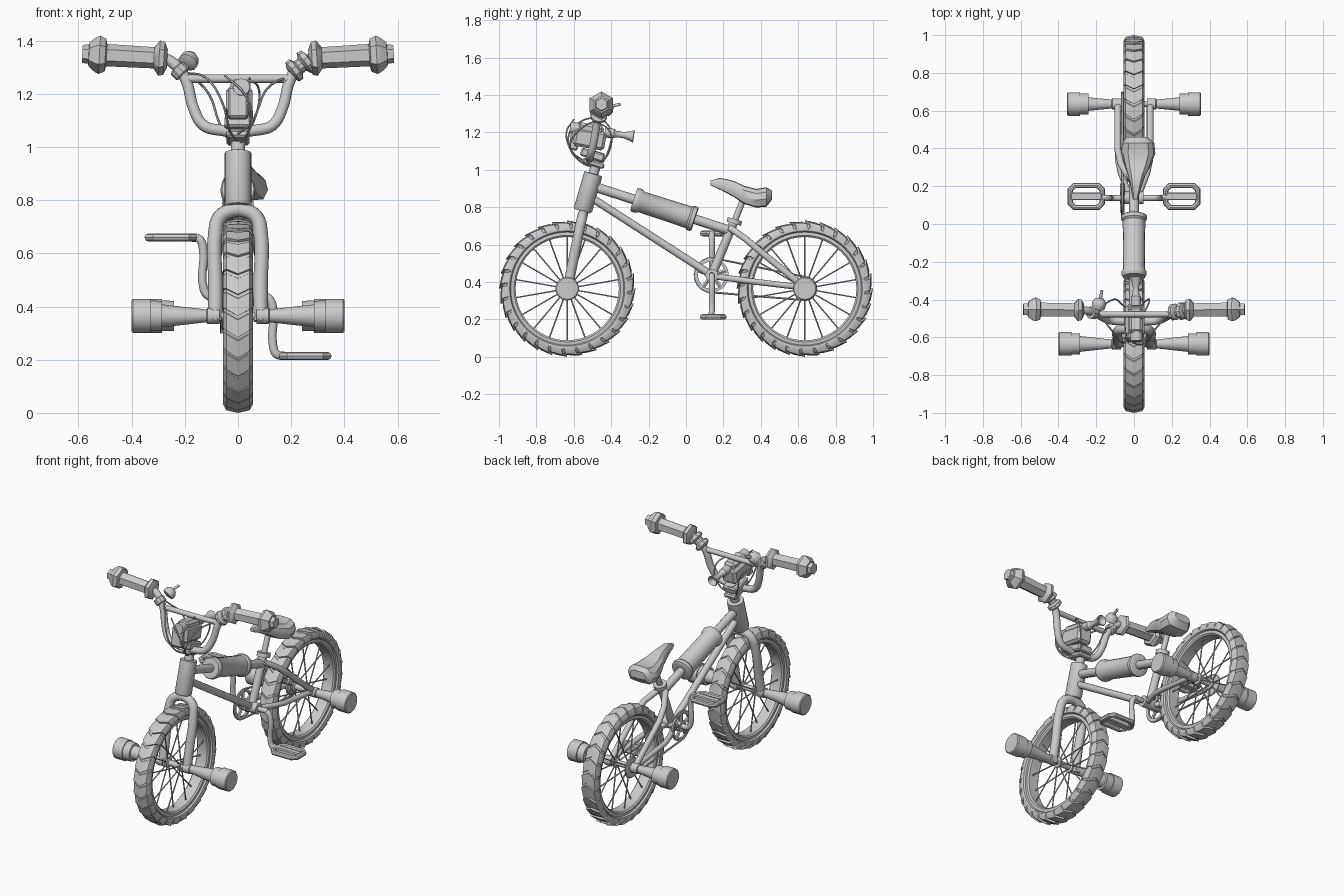
import bpy, bmesh, math
from math import sin, cos, pi, radians
from mathutils import Vector, Matrix

if "Cube" in bpy.data.objects:
    bpy.data.objects.remove(bpy.data.objects["Cube"])


def obj(name, bm):
    bmesh.ops.recalc_face_normals(bm, faces=bm.faces)
    me = bpy.data.meshes.new(name)
    bm.to_mesh(me)
    bm.free()
    o = bpy.data.objects.new(name, me)
    bpy.context.collection.objects.link(o)
    return o


def lathe(name, prof, origin, direction, n=16, closed=False):
    """Revolve (axial, radius) points about an axis; capped unless closed."""
    bm = bmesh.new()
    m = Matrix.Translation(origin) @ Vector(direction).to_track_quat('Z', 'Y').to_matrix().to_4x4()
    rings = [[bm.verts.new(m @ Vector((r * sin(2*pi*i/n), r * cos(2*pi*i/n), a))) for i in range(n)]
             for a, r in prof]
    pairs = list(zip(rings, rings[1:])) + ([(rings[-1], rings[0])] if closed else [])
    for a, b in pairs:
        for i in range(n):
            bm.faces.new((a[i], a[(i+1) % n], b[(i+1) % n], b[i]))
    if not closed:
        bm.faces.new(rings[0])
        bm.faces.new(rings[-1])
    return obj(name, bm)


def tube(name, pts, r, smooth=False, cyclic=False, res=4):
    """Sweep a round section along a path."""
    cu = bpy.data.curves.new(name, 'CURVE')
    cu.dimensions = '3D'
    cu.bevel_depth, cu.bevel_resolution, cu.resolution_u, cu.use_fill_caps = r, res, 5, True
    sp = cu.splines.new('BEZIER' if smooth else 'POLY')
    if smooth:
        sp.bezier_points.add(len(pts) - 1)
        for b, p in zip(sp.bezier_points, pts):
            b.co = p
            b.handle_left_type = b.handle_right_type = 'AUTO'
    else:
        sp.points.add(len(pts) - 1)
        for b, p in zip(sp.points, pts):
            b.co = (*p, 1)
    sp.use_cyclic_u = cyclic
    tmp = bpy.data.objects.new(name + "_path", cu)
    bpy.context.collection.objects.link(tmp)
    dg = bpy.context.evaluated_depsgraph_get()
    me = bpy.data.meshes.new_from_object(tmp.evaluated_get(dg))
    bpy.data.objects.remove(tmp)
    o = bpy.data.objects.new(name, me)
    bpy.context.collection.objects.link(o)
    return o


def box(name, c, size, tilt=0, bevel=0.008):
    bm = bmesh.new()
    bmesh.ops.create_cube(bm, size=1, matrix=Matrix.Translation(c) @ Matrix.Rotation(radians(tilt), 4, 'X')
                          @ Matrix.Diagonal((*size, 1)))
    bmesh.ops.bevel(bm, geom=bm.edges[:], offset=bevel, segments=1, affect='EDGES')
    return obj(name, bm)


def tread(name, cy, cz, count=28):
    """Sawtooth chevron blocks round the tyre."""
    bm = bmesh.new()
    step = 2 * pi / count
    for k in range(count):
        rows = []
        for x, r in ((-.056, .322), (-.044, .344), (0, .353), (.044, .344), (.056, .322)):
            a0 = k * step + 1.6 * abs(x)
            rows.append([bm.verts.new((x, cy - q * cos(a), cz + q * sin(a))) for a, q in
                         ((a0, r - .008), (a0, r + .012), (a0 + .8 * step, r + .005), (a0 + .9 * step, r - .008))])
        for a, b in zip(rows, rows[1:]):
            for i in range(4):
                bm.faces.new((a[i], a[(i+1) % 4], b[(i+1) % 4], b[i]))
        bm.faces.new(rows[0])
        bm.faces.new(rows[-1])
    return obj(name, bm)


X = (1, 0, 0)
WZ = .365

# Wheels: tyre, tread, rim, hub, spokes and pegs
for tag, cy, peg_end in (("front", -.635, .40), ("rear", .635, .355)):
    c = Vector((0, cy, WZ))
    lathe(tag + "_tyre", [(-.034, .298), (-.05, .308), (-.054, .325), (-.043, .345), (0, .354),
                          (.043, .345), (.054, .325), (.05, .308), (.034, .298)], c, X, 56, True)
    tread(tag + "_tread", cy, WZ)
    lathe(tag + "_rim", [(-.04, .305), (-.042, .285), (-.034, .276), (.034, .276), (.042, .285), (.04, .305)],
          c, X, 48, True)
    lathe(tag + "_hub", [(-.06, .015), (-.05, .015), (-.05, .032), (-.04, .032), (-.035, .018),
                         (.035, .018), (.04, .032), (.05, .032), (.05, .015), (.06, .015)], c, X, 12)
    for i in range(18):
        a, s = 2 * pi * i / 18, (-1) ** i
        tube(f"{tag}_spoke_{i}", [c + Vector((s*.043, .025*sin(a), .025*cos(a))),
                                  c + Vector((s*.01, .28*sin(a), .28*cos(a)))], .004, res=1)
    e, k = peg_end, (1 if tag == "front" else .85)
    for s in (1, -1):
        lathe(f"{tag}_peg_{s}", [(.05, .015), (.07, .015), (.07, .03), (.115, .03), (.118, .024), (e-.115, .043*k),
                                 (e-.115, .056), (e-.07, .058), (e-.07, .064), (e-.005, .064), (e, .058)],
              c, (s, 0, 0), 14)

# Front fork and head tube
tube("fork", [(-.085, -.637, .345), (-.085, -.61, .48), (-.085, -.57, .68), (-.07, -.558, .735), (-.03, -.552, .76),
              (.03, -.552, .76), (.07, -.558, .735), (.085, -.57, .68), (.085, -.61, .48), (.085, -.637, .345)],
     .027, True)
head = Vector((0, .055, .19)).normalized()
lathe("head_tube", [(-.012, .044), (.0, .05), (.195, .05), (.197, .045)], (0, -.55, .79), head, 16)
lathe("steerer", [(0, .027), (.13, .027)], (0, -.497, .97), head, 12)
box("stem_lower", (0, -.495, 1.035), (.085, .12, .03), -17)
box("stem_upper", (0, -.5, 1.08), (.1, .13, .045), -17)

# Handlebar with crossbar and hexagonal grips
half = [(.08, -.515, 1.065), (.13, -.51, 1.082), (.165, -.495, 1.14), (.197, -.475, 1.255),
        (.225, -.465, 1.298), (.275, -.455, 1.333), (.57, -.452, 1.352)]
tube("handlebar", [(-x, y, z) for x, y, z in reversed(half)] + half, .021, True)
tube("crossbar", [(-.19, -.478, 1.257), (.19, -.478, 1.257)], .016)
for s in (1, -1):
    lathe(f"grip_{s}", [(0, .035), (.012, .062), (.03, .067), (.047, .045), (.05, .04), (.228, .042), (.233, .062),
                        (.255, .072), (.27, .066), (.295, .045), (.296, .036), (.32, .034)],
          (s*.266, -.455, 1.333), (s, .01, .055), 6)
# Collar on one side, bell and lever on the other
lathe("bar_collar", [(0, .026), (.01, .045), (.028, .045), (.038, .028), (.055, .028), (.065, .048), (.085, .044),
                     (.09, .026)], (.197, -.468, 1.277), (.8, .1, .6), 10)
lathe("bar_clamp", [(0, .026), (.005, .034), (.035, .034), (.04, .024)], (-.205, -.472, 1.272), (-.7, .1, .7), 10)
lathe("bell", [(-.02, .02), (-.012, .038), (.012, .036), (.03, .022), (.036, .008)],
      (-.185, -.425, 1.325), (.3, .6, .5), 12)
tube("bell_lever", [(-.185, -.42, 1.33), (-.175, -.38, 1.345), (-.17, -.352, 1.35)], .008)

# Handlebar unit with lens and rear horn
box("lamp_body", (.005, -.515, 1.165), (.1, .17, .1), -10, .015)
box("lamp_front", (.0, -.595, 1.165), (.075, .05, .12), -10)
box("lamp_top", (.01, -.51, 1.215), (.075, .14, .06), -10, .015)
horn = Vector((0, 1, -.14)).normalized()
lathe("lamp_lens", [(0, .02), (.0, .032), (.05, .032)], (.013, -.62, 1.226), horn, 12)
lathe("horn", [(0, .026), (.05, .026), (.06, .018), (.1, .016), (.14, .026), (.155, .034), (.158, .03), (.13, .01)],
      (.01, -.435, 1.2), horn, 12)

# Cables
for i, pts in enumerate((
        [(-.2, -.46, 1.28), (-.12, -.56, 1.26), (-.06, -.63, 1.17), (-.03, -.58, 1.06), (0, -.5, 1.02)],
        [(.2, -.46, 1.27), (.11, -.56, 1.22), (.07, -.62, 1.13), (.03, -.56, 1.04), (0, -.48, 1.01)],
        [(-.19, -.45, 1.28), (-.11, -.40, 1.2), (-.07, -.42, 1.09), (-.02, -.47, 1.0)],
        [(-.05, -.6, 1.27), (.03, -.64, 1.19), (.05, -.61, 1.1), (.0, -.55, 1.05)],
        [(.04, -.5, 1.26), (.08, -.41, 1.21), (.06, -.41, 1.1), (.01, -.47, 1.02)])):
    tube(f"cable_{i}", pts, .0045, True, res=1)

# Main frame tubes and rear stays
bb = Vector((0, .138, .437))
tube("top_tube", [(0, -.49, .91), (0, .25, .67)], .026)
tube("down_tube", [(0, -.52, .86), bb], .021)
tube("seat_tube", [bb, (0, .257, .725)], .024)
tube("seat_post", [(0, .25, .70), (0, .305, .84)], .017)
lathe("seat_clamp", [(0, .03), (0, .04), (.025, .04), (.025, .03)], (0, .255, .712), (0, .3, 1), 12)
for s in (1, -1):
    tube(f"seat_stay_{s}", [(s*.02, .235, .69), (s*.07, .32, .63), (s*.085, .39, .57), (s*.085, .635, .37)], .018)
    tube(f"chain_stay_{s}", [(s*.02, .14, .432), (s*.07, .27, .415), (s*.085, .34, .405), (s*.085, .635, .37)], .016)

# Top tube pad
lathe("frame_pad", [(0, .03), (0, .06), (.01, .066), (.03, .066), (.045, .057), (.31, .06), (.32, .068), (.34, .068),
                    (.345, .06), (.345, .03)], (0, -.28, .842), (0, .74, -.24), 16)

# Bottom bracket, chainring, sprocket and chain
lathe("bottom_bracket", [(-.05, .034), (.05, .034)], bb, X, 14)
cr = bb + Vector((-.062, 0, 0))
lathe("chainring", [(-.006, .074), (-.006, .09), (.006, .09), (.006, .074)], cr, X, 32, True)
lathe("chainring_hub", [(-.01, .034), (.01, .034)], cr, X, 14)
for i in range(5):
    a = 2 * pi * i / 5
    tube(f"chainring_arm_{i}", [cr, cr + Vector((0, .08*sin(a), .08*cos(a)))], .011, res=1)
lathe("sprocket", [(-.005, .06), (.005, .06)], (-.062, .635, WZ), X, 20)
arc1 = [cr + Vector((0, .092*cos(a), .092*sin(a))) for a in (pi*(.47 + 1.03*i/10) for i in range(11))]
arc2 = [Vector((-.062, .635 + .062*cos(a), WZ + .062*sin(a))) for a in (pi*(-.5 + .97*i/8) for i in range(9))]
tube("chain", arc1 + arc2, .006, cyclic=True, res=1)

# Cranks and slotted pedals
tube("crank_axle", [(-.115, *bb[1:]), (.115, *bb[1:])], .015)
for s in (1, -1):
    P = lambda x, y, z: Vector((s * x, bb.y + y, bb.z - s * z))
    tube(f"crank_{s}", [P(.07, 0, 0), P(.112, 0, .004), P(.129, 0, .03), P(.132, 0, .185), P(.145, 0, .216),
                        P(.175, .005, .223)], .016, True)
    z, w = .223, .012
    rim = [(.168, -.035), (.19, -.058), (.315, -.058), (.338, -.035), (.338, .035), (.315, .058), (.19, .058),
           (.168, .035)]
    tube(f"pedal_frame_{s}", [P(x, .008 + y, z) for x, y in rim], .015, cyclic=True, res=2)
    box(f"pedal_bar_{s}", P(.253, .008, z), (.165, .04, .03), 0, .005)

# Saddle lofted along its length: y, half width, top, bottom
bm = bmesh.new()
rows = []
for y, w, t, b in ((.13, .014, .943, .918), (.185, .026, .957, .893), (.256, .046, .94, .855), (.31, .07, .915, .818),
                   (.375, .09, .898, .798), (.43, .085, .907, .803), (.46, .055, .888, .84)):
    cx, d = .005 + .2 * w, t - b
    rows.append([bm.verts.new((cx + w*u, y, b + d*v)) for u, v in
                 ((0, 1), (.6, .97), (.9, .75), (1, .4), (.8, .05), (0, .0),
                  (-.8, .05), (-1, .4), (-.9, .75), (-.6, .97))])
for a, b in zip(rows, rows[1:]):
    for i in range(10):
        bm.faces.new((a[i], a[(i+1) % 10], b[(i+1) % 10], b[i]))
bm.faces.new(rows[0])
bm.faces.new(rows[-1])
obj("saddle", bm)

# Smooth rounded surfaces, keep hard edges
bpy.ops.object.select_all(action='SELECT')
bpy.context.view_layer.objects.active = bpy.data.objects["saddle"]
bpy.ops.object.shade_smooth_by_angle(angle=radians(35))
